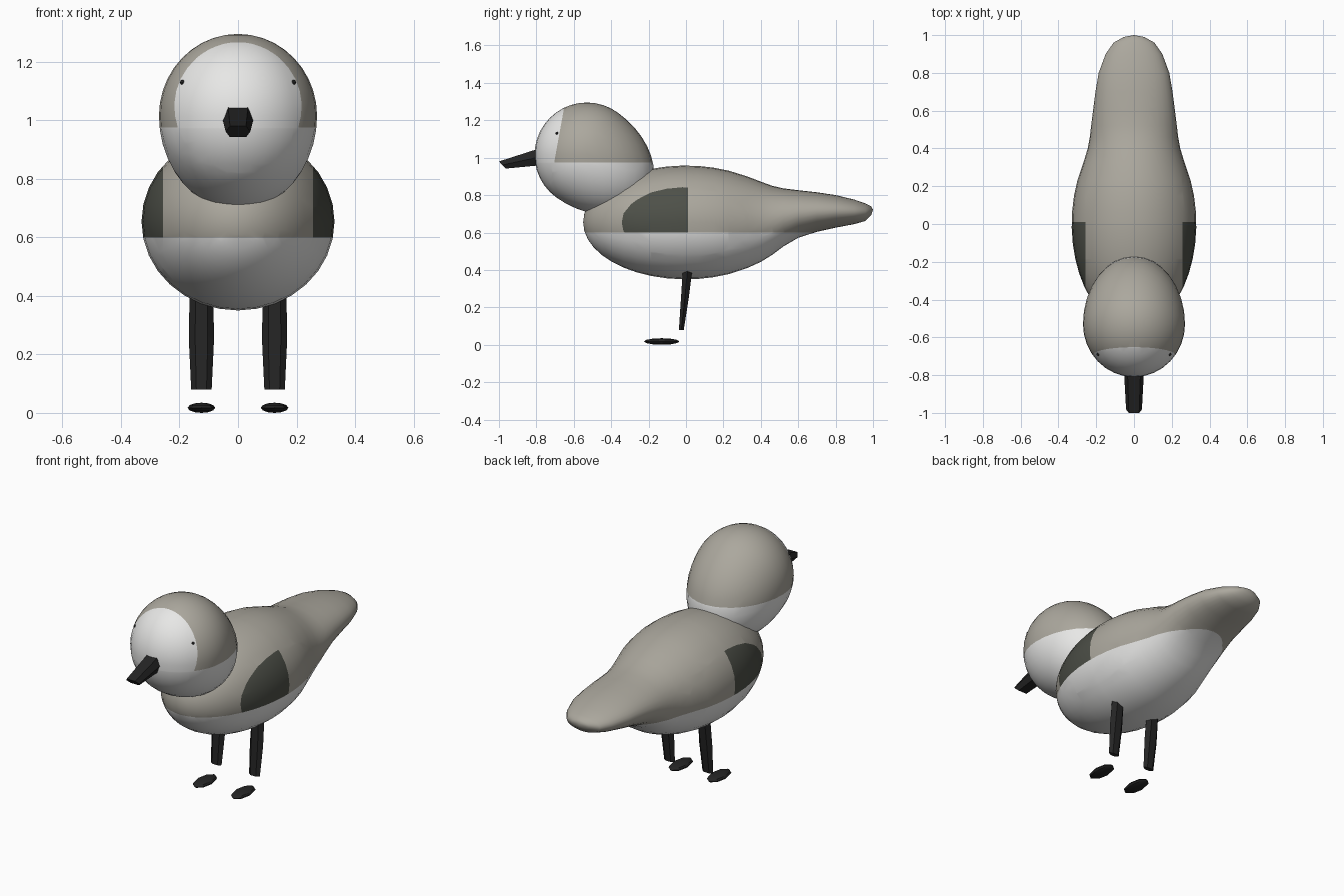
import bpy, bmesh, math
from mathutils import Vector, Matrix

if "Cube" in bpy.data.objects:
    bpy.data.objects.remove(bpy.data.objects["Cube"])


def material(name, rgb):
    m = bpy.data.materials.new(name)
    m.diffuse_color = (*rgb, 1)
    m.use_nodes = True
    m.node_tree.nodes["Principled BSDF"].inputs["Base Color"].default_value = m.diffuse_color
    return m


GREY = material("warm grey plumage", (0.41, 0.39, 0.34))
WHITE = material("white plumage", (0.80, 0.80, 0.79))
WING = material("dark wing patch", (0.075, 0.08, 0.065))
BLACK = material("black", (0.018, 0.018, 0.018))


def finish(name, bm, mats, rule=None, angle=40):
    bmesh.ops.recalc_face_normals(bm, faces=bm.faces)
    if rule:
        for f in bm.faces:
            f.material_index = rule(f.calc_center_median())
    me = bpy.data.meshes.new(name)
    bm.to_mesh(me)
    bm.free()
    for m in mats:
        me.materials.append(m)
    ob = bpy.data.objects.new(name, me)
    bpy.context.collection.objects.link(ob)
    bpy.ops.object.select_all(action='DESELECT')
    ob.select_set(True)
    bpy.context.view_layer.objects.active = ob
    bpy.ops.object.shade_smooth_by_angle(angle=math.radians(angle))
    return ob


def cut(bm, co, no):
    bmesh.ops.bisect_plane(bm, geom=bm.verts[:] + bm.edges[:] + bm.faces[:],
                           dist=1e-5, plane_co=co, plane_no=no)


def loft(bm, rings, start=None, end=None):
    """Skin equal-sized rings; ends close to a point, or to a flat cap."""
    vr = [[bm.verts.new(p) for p in r] for r in rings]
    n = len(vr[0])
    for a, b in zip(vr, vr[1:]):
        for i in range(n):
            bm.faces.new((a[i], a[(i + 1) % n], b[(i + 1) % n], b[i]))
    for ring, tip in ((vr[0], start), (vr[-1], end)):
        if tip is None:
            bm.faces.new(ring)
        else:
            t = bm.verts.new(tip)
            for i in range(n):
                bm.faces.new((ring[i], ring[(i + 1) % n], t))


# Body and tail: ellipsoid front blending into a flattened tail
sections = []
for k in range(1, 15):
    y = -0.55 * math.cos(math.radians(k * 8.8))
    s = math.sqrt(1 - (y / 0.55) ** 2)
    if y < 0.28:
        sections.append((y, 0.33 * s, 0.655 + 0.303 * s, 0.655 - 0.305 * s))
sections += [(0.33, 0.266, 0.899, 0.411), (0.40, 0.245, 0.872, 0.443),
             (0.46, 0.234, 0.850, 0.480), (0.52, 0.227, 0.836, 0.525),
             (0.60, 0.217, 0.826, 0.572), (0.70, 0.204, 0.815, 0.604),
             (0.80, 0.187, 0.800, 0.626), (0.90, 0.150, 0.776, 0.645),
             (0.96, 0.108, 0.755, 0.662), (0.99, 0.055, 0.740, 0.692)]
bm = bmesh.new()
N = 32
loft(bm, [[(w * math.cos(2 * math.pi * i / N), y,
            (t + b) / 2 + (t - b) / 2 * math.sin(2 * math.pi * i / N))
           for i in range(N)] for y, w, t, b in sections],
     (0, -0.55, 0.655), (0, 1.0, 0.722))
cut(bm, (0, 0, 0.6), (0, 0, 1))
cut(bm, (0, 0.01, 0), (0, 1, 0))
for s in (1, -1):
    cut(bm, (s * 0.257, 0, 0), (1, 0, 0))


def body_rule(c):
    if c.z < 0.6:
        return 1
    return 2 if abs(c.x) > 0.257 and c.y < 0.01 else 0


finish("body", bm, (GREY, WHITE, WING), body_rule)

# Head: sphere stretched down and back into an egg
bm = bmesh.new()
bmesh.ops.create_uvsphere(bm, u_segments=32, v_segments=20, radius=0.28)
axis = Vector((0, math.cos(math.radians(35)), -math.sin(math.radians(35))))
for v in bm.verts:
    t = v.co.dot(axis)
    if t > 0:
        v.co += axis * t * 0.40
    v.co.x *= 0.965
    v.co += Vector((0, -0.53, 1.015))
cut(bm, (0, 0, 0.975), (0, 0, 1))
cut(bm, (0, -0.70, 1.0), (0, 1, -0.18))
finish("head", bm, (GREY, WHITE),
       lambda c: 0 if c.z > 0.975 and c.y + 0.70 - 0.18 * (c.z - 1) > 0 else 1)

# Beak: six-sided taper with a slanted tip
bm = bmesh.new()


def beak_ring(top_y, top_z, low_y, low_z, w):
    my, mz = (top_y + low_y) / 2, (top_z + low_z) / 2
    return [(-w * 0.65, top_y, top_z), (w * 0.65, top_y, top_z), (w, my, mz),
            (w * 0.65, low_y, low_z), (-w * 0.65, low_y, low_z), (-w, my, mz)]


loft(bm, [beak_ring(-0.72, 1.07, -0.72, 0.965, 0.056),
          beak_ring(-1.0, 0.98, -0.963, 0.942, 0.042)])
finish("beak", bm, (BLACK,), angle=30)

for side, s in (("right", 1), ("left", -1)):
    # Eye: tiny bead on the face
    bm = bmesh.new()
    bmesh.ops.create_uvsphere(bm, u_segments=8, v_segments=6, radius=0.008,
                              matrix=Matrix.Translation((s * 0.19, -0.69, 1.13)))
    finish(side + "_eye", bm, (BLACK,))

    # Leg: flattened six-sided taper
    bm = bmesh.new()
    legs = [(0.45, 0.013, 0.040, 0.031), (0.25, -0.006, 0.043, 0.024),
            (0.08, -0.025, 0.035, 0.015)]
    loft(bm, [[(s * 0.125 + w * math.cos(i * math.pi / 3),
                y + d * math.sin(i * math.pi / 3), z) for i in range(6)]
              for z, y, w, d in legs])
    finish(side + "_leg", bm, (BLACK,), angle=30)

    # Foot: flat low-poly pad in front of the leg
    bm = bmesh.new()
    bmesh.ops.create_uvsphere(bm, u_segments=8, v_segments=6, radius=1)
    for v in bm.verts:
        v.co = (s * 0.125 + 0.047 * v.co.x, -0.13 + 0.095 * v.co.y,
                0.0175 + 0.0175 * v.co.z)
    finish(side + "_foot", bm, (BLACK,), angle=30)
